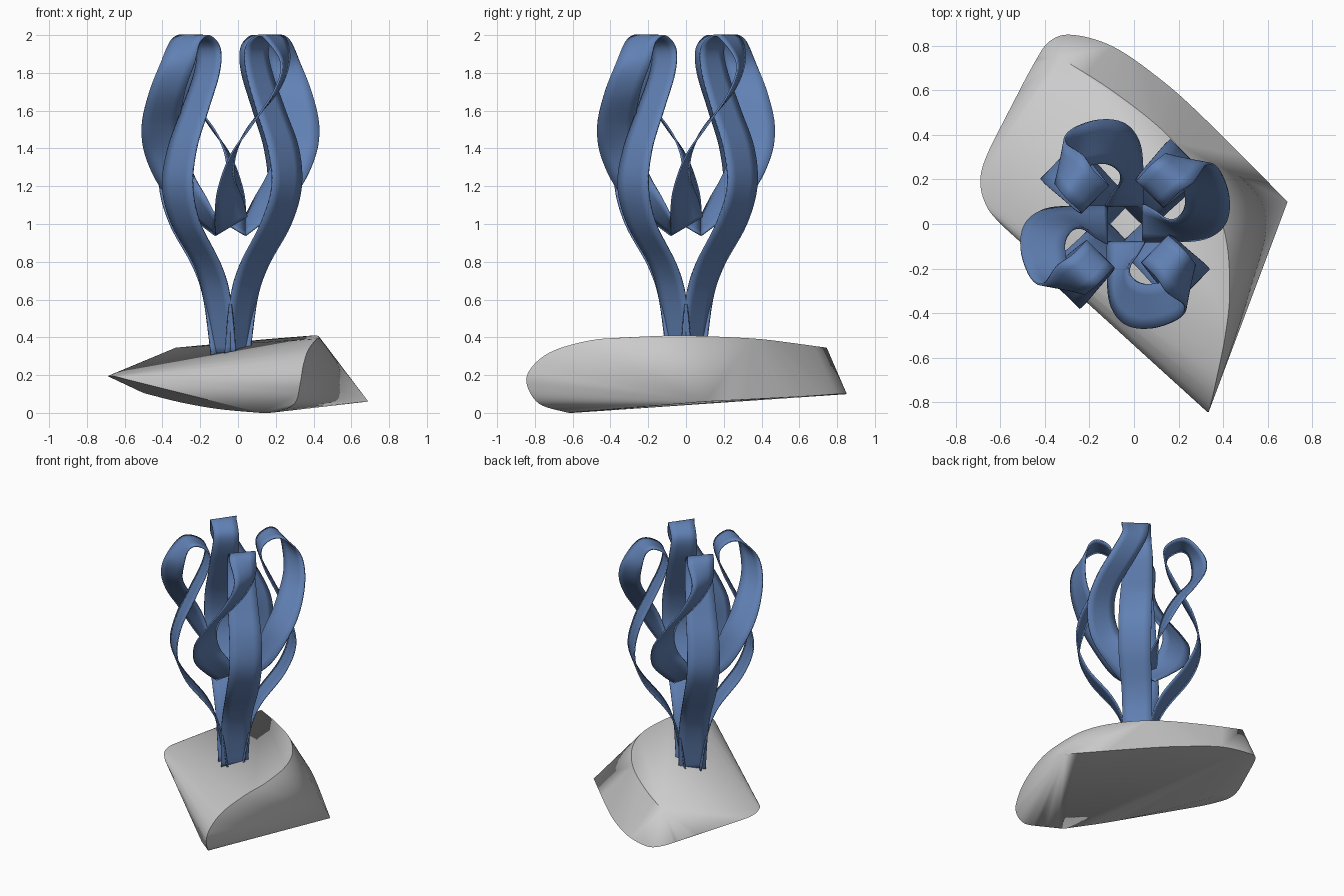
import bpy, bmesh, math
from mathutils import Vector

if "Cube" in bpy.data.objects:
    bpy.data.objects.remove(bpy.data.objects["Cube"])


def smooth_path(pts, steps):
    """Catmull-Rom curve through the points."""
    p = [Vector(q) for q in pts]
    p = [2 * p[0] - p[1]] + p + [2 * p[-1] - p[-2]]
    out = []
    for k in range(1, len(p) - 2):
        a, b, c, d = p[k - 1:k + 3]
        for s in range(steps):
            t = s / steps
            out.append(0.5 * (2 * b + (c - a) * t + (2 * a - 5 * b + 4 * c - d) * t ** 2
                              + (3 * b - a - 3 * c + d) * t ** 3))
    out.append(p[-2])
    return out


def finish(bm, name, angle):
    bmesh.ops.recalc_face_normals(bm, faces=bm.faces)
    me = bpy.data.meshes.new(name)
    bm.to_mesh(me)
    bm.free()
    ob = bpy.data.objects.new(name, me)
    bpy.context.collection.objects.link(ob)
    bpy.ops.object.select_all(action='DESELECT')
    ob.select_set(True)
    bpy.context.view_layer.objects.active = ob
    bpy.ops.object.shade_smooth_by_angle(angle=math.radians(angle))
    return ob


blue = bpy.data.materials.new("blue")
blue.diffuse_color = (0.12, 0.22, 0.46, 1)
blue.use_nodes = True
blue.node_tree.nodes["Principled BSDF"].inputs["Base Color"].default_value = blue.diffuse_color

# Ribbon: its two long edges, from the foot up, over the curl and down to the tail
inner = [(-.03, .10, .30), (0, .14, .6), (.05, .20, .78), (.16, .32, 1.0), (.20, .375, 1.2),
         (.18, .36, 1.4), (.12, .29, 1.6), (.06, .22, 1.8), (.055, .20, 1.93), (.11, .26, 1.995),
         (.16, .30, 1.965), (.19, .31, 1.85), (.24, .25, 1.7), (.27, .10, 1.52),
         (.24, .03, 1.38), (.19, .02, 1.25), (.13, .06, 1.14), (.08, .09, 1.04)]
outer = [(.10, -.03, .30), (.14, 0, .6), (.19, .05, .78), (.31, .16, 1.0), (.36, .22, 1.2),
         (.33, .20, 1.4), (.26, .14, 1.6), (.19, .085, 1.8), (.18, .08, 1.93), (.24, .14, 1.995),
         (.31, .19, 1.975), (.37, .27, 1.85), (.43, .23, 1.7), (.47, .11, 1.52),
         (.45, 0, 1.36), (.36, -.065, 1.18), (.21, -.08, 1.04), (.08, -.08, .94)]

for n in range(4):
    bm = bmesh.new()
    rows = []
    for a, b in zip(smooth_path(inner, 6), smooth_path(outer, 6)):
        rows.append([bm.verts.new(a.lerp(b, k / 4)) for k in range(5)])
    for r, s in zip(rows, rows[1:]):
        for k in range(4):
            bm.faces.new((r[k], r[k + 1], s[k + 1], s[k]))
    ribbon = finish(bm, f"ribbon_{n + 1}", 40)
    ribbon.location = (-0.04, 0, 0)
    ribbon.rotation_euler.z = n * math.pi / 2
    ribbon.data.materials.append(blue)
    sol = ribbon.modifiers.new("thickness", 'SOLIDIFY')
    sol.thickness = 0.01
    sol.offset = 0

# Stone base: hull around its top ridge, which rolls under at the front, and its rim
ridge = [(-.33, .745, .345), (-.1, .6, .365), (.15, .4, .39), (.32, .18, .403), (.41, -.05, .41),
         (.43, -.3, .40), (.41, -.5, .385), (.37, -.7, .33), (.345, -.81, .25),
         (.33, -.845, .16), (.30, -.78, .05), (.2, -.64, .005), (.12, -.6, 0)]
rim = [(-.6, 0, .18), (-.66, .075, .195), (-.69, .18, .195), (-.665, .3, .19), (-.55, .53, .165),
       (-.45, .72, .14), (-.38, .82, .12), (-.28, .85, .10), (-.1, .8, .1), (.1, .665, .09),
       (.3, .49, .08), (.69, .1, .06)]
under = [(.12, -.6, 0), (-.1, -.33, .02), (-.3, -.05, .055), (-.5, .25, .105)]
bm = bmesh.new()
for path in (ridge, rim, under):
    for q in smooth_path(path, 6):
        bm.verts.new(q)
res = bmesh.ops.convex_hull(bm, input=bm.verts)
loose = [v for v in bm.verts if not v.link_faces]
bmesh.ops.delete(bm, geom=loose, context='VERTS')
finish(bm, "stone_base", 28)
